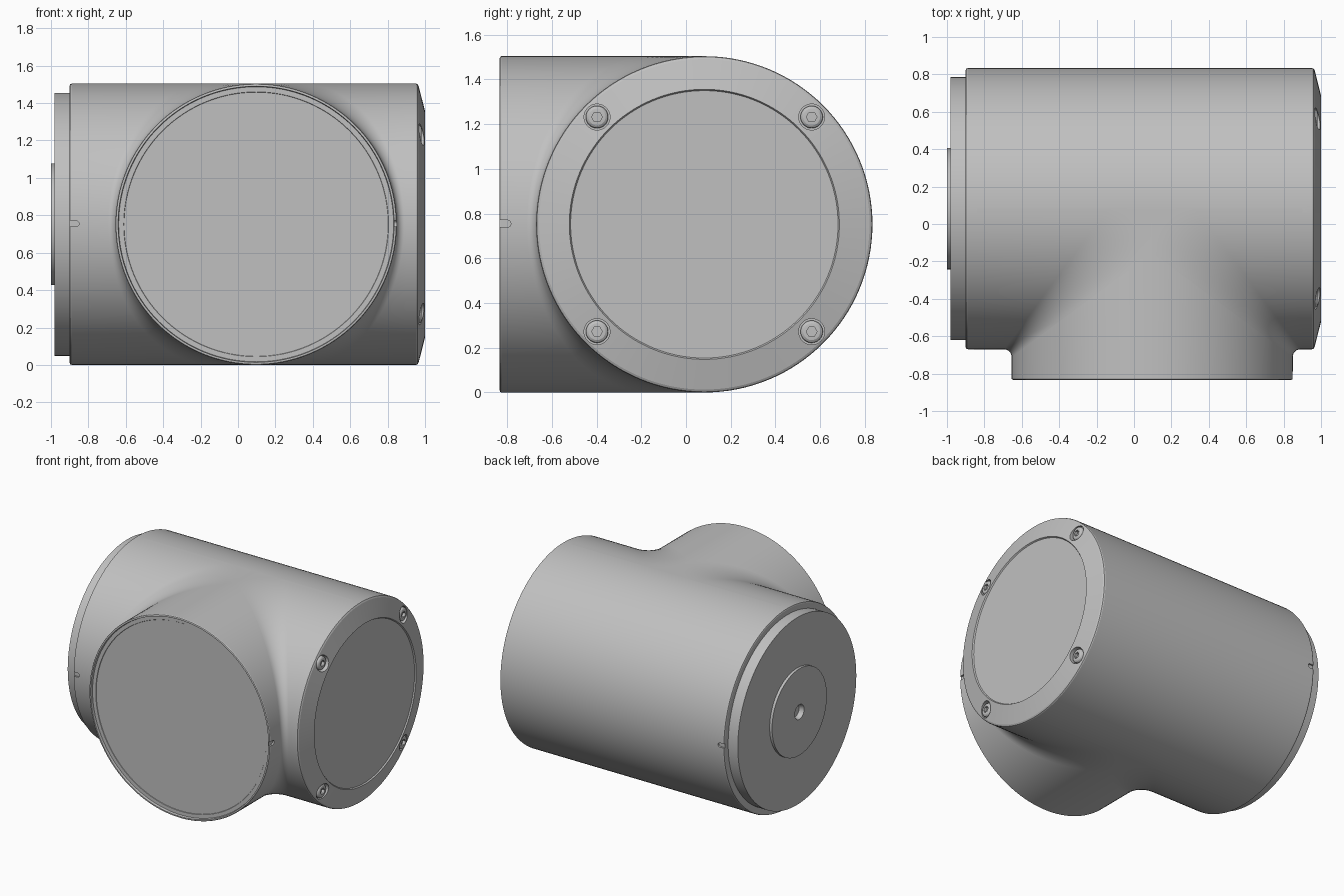
import bpy, bmesh, math
from mathutils import Vector

if "Cube" in bpy.data.objects:
    bpy.data.objects.remove(bpy.data.objects["Cube"])

R, N = 0.752, 128
CX, CY, CZ = 0.097, 0.082, 0.752     # where the two pipe axes cross
X0, X1 = -0.84, 0.90                 # stretch of the main pipe joined to the blend

grey = bpy.data.materials.new("light_grey")
grey.diffuse_color = (0.53, 0.53, 0.53, 1)
grey.use_nodes = True
grey.node_tree.nodes["Principled BSDF"].inputs["Base Color"].default_value = grey.diffuse_color


def shade(ob, angle=12):
    bpy.ops.object.select_all(action='DESELECT')
    bpy.context.view_layer.objects.active = ob
    ob.select_set(True)
    bpy.ops.object.shade_smooth_by_angle(angle=math.radians(angle))


def finish(name, bm, angle=12):
    bmesh.ops.remove_doubles(bm, verts=bm.verts, dist=1e-5)
    bmesh.ops.recalc_face_normals(bm, faces=bm.faces)
    me = bpy.data.meshes.new(name)
    bm.to_mesh(me)
    bm.free()
    me.materials.append(grey)
    ob = bpy.data.objects.new(name, me)
    bpy.context.collection.objects.link(ob)
    shade(ob, angle)
    return ob


def lathe(name, profile, place, n=N):
    """Turn (distance, radius) points; place(d, r, angle) gives the position."""
    bm = bmesh.new()
    rings = [[bm.verts.new(place(d, r, 2 * math.pi * i / n)) for i in range(n)] for d, r in profile]
    for a, b in zip(rings, rings[1:]):
        for i in range(n):
            j = (i + 1) % n
            bm.faces.new((a[i], a[j], b[j], b[i]))
    bm.faces.new(rings[0])
    bm.faces.new(rings[-1])
    return finish(name, bm)


def along_x(cy=CY, cz=CZ):
    return lambda d, r, a: (d, cy + r * math.cos(a), cz + r * math.sin(a))


def cut(ob, cutter):
    m = ob.modifiers.new("cut", 'BOOLEAN')
    m.operation, m.solver, m.object = 'DIFFERENCE', 'EXACT', cutter
    bpy.context.view_layer.objects.active = ob
    bpy.ops.object.modifier_apply(modifier=m.name)
    bpy.data.objects.remove(cutter)
    shade(ob)


def drop_faces(ob, test):
    """Remove the hidden faces that pass the test."""
    bm = bmesh.new()
    bm.from_mesh(ob.data)
    bmesh.ops.delete(bm, geom=[f for f in bm.faces if test(f)], context='FACES')
    bm.to_mesh(ob.data)
    bm.free()


def blend(w):
    """Size of the blend between the pipes, wider near the top and bottom."""
    return 0.236 - 0.26 * w


def slot(start, along, outward):
    """Shallow rounded slot cutter running in from a pipe's end."""
    bm = bmesh.new()
    u, v, up = Vector(along), Vector(outward), Vector((0, 0, 1))
    outline = [(-0.03, -0.016), (-0.03, 0.016)]
    for i in range(9):
        a = math.pi / 2 - math.pi * i / 8
        outline.append((0.034 + 0.016 * math.cos(a), 0.016 * math.sin(a)))
    rings = [[bm.verts.new(Vector(start) + u * p + up * q + v * d) for p, q in outline]
             for d in (-0.013, 0.05)]
    bm.faces.new(rings[0])
    bm.faces.new(rings[1])
    for i in range(len(outline)):
        j = (i + 1) % len(outline)
        bm.faces.new((rings[0][i], rings[0][j], rings[1][j], rings[1][i]))
    return finish("slot_cutter", bm)


# Main pipe: stepped plug with centre hole at the left, cone and inset cover at the right
main = lathe("main_pipe", [(-0.965, 0.045), (-1.0, 0.055), (-1.0, 0.325), (-0.98, 0.325), (-0.98, 0.703),
                           (-0.90, 0.703), (-0.90, 0.741), (-0.897, 0.749), (-0.888, R), (X0, R), (X1, R),
                           (0.952, R), (0.960, 0.749), (0.966, 0.739), (0.998, 0.612), (1.0, 0.604),
                           (0.991, 0.598), (0.991, 0.58)], along_x())


# Side pipe, its back edge trimmed to the start of the blend
def branch_place(d, r, a):
    dx = r * math.cos(a)
    if d is None:
        d = CY - abs(dx) - blend(abs(dx))
    return (CX + dx, d, CZ + r * math.sin(a))


branch = lathe("side_pipe", [(0.0, 0.01), (None, R), (-0.77, R), (-0.826, R), (-0.831, 0.749),
                             (-0.833, 0.744), (-0.833, 0.738), (-0.815, 0.735), (-0.815, 0.708),
                             (-0.812, 0.706)], branch_place)

# Alignment slots at the pipe ends
for s in (-1, 1):
    cut(main, slot((-0.90, CY + s * R, 0.755), (1, 0, 0), (0, s, 0)))
cut(branch, slot((CX + R, -0.833, 0.755), (0, 1, 0), (1, 0, 0)))

# Four socket screws sunk into the cone
for sy in (-1, 1):
    for sz in (-1, 1):
        place = along_x(CY + sy * 0.48, CZ + sz * 0.48)
        cut(main, lathe("pocket_cutter", [(0.945, 0.058), (1.05, 0.058)], place, 32))
        head = lathe("screw_head", [(0.945, 0.050), (0.968, 0.050), (0.976, 0.046), (0.981, 0.038),
                                    (0.982, 0.030)], place, 32)
        cut(head, lathe("hex_cutter", [(0.96, 0.024), (1.02, 0.024)], place, 6))

# Open the pipes where they run into each other
drop_faces(main, lambda f: all(X0 - 1e-3 < v.co.x < X1 + 1e-3 and v.co.y < CY + 1e-3 for v in f.verts))
drop_faces(branch, lambda f: f.calc_center_median().y > -0.75
           and math.hypot(f.calc_center_median().x - CX, f.calc_center_median().z - CZ) < 0.7 * R)

# Smooth blend between the pipes, carried on to the main pipe's ends on both sides
bm = bmesh.new()
K = 14
for s, end in ((-1, X0), (1, X1)):
    rows = []
    for i in range(N // 2 + 1):
        phi = -math.pi / 2 + 2 * math.pi * i / N
        w, h = R * math.cos(phi), R * math.sin(phi)
        t = blend(w)
        arc = [(CX + s * (w + t - t * math.cos(a)), CY - (w + t - t * math.sin(a)), CZ + h)
               for a in (math.pi / 2 * k / K for k in range(K + 1))]
        rows.append([bm.verts.new(p) for p in arc + [(end, CY - w, CZ + h)]])
    for p, q in zip(rows, rows[1:]):
        for k in range(K + 1):
            bm.faces.new((p[k], p[k + 1], q[k + 1], q[k]))
    # flat tips where the pipes' ridges meet
    for row, h in ((rows[0], -R), (rows[-1], R)):
        tip = bm.verts.new((CX, CY, CZ + h))
        for k in range(K):
            bm.faces.new((row[k], row[k + 1], tip))
finish("pipe_blend", bm, 60)
